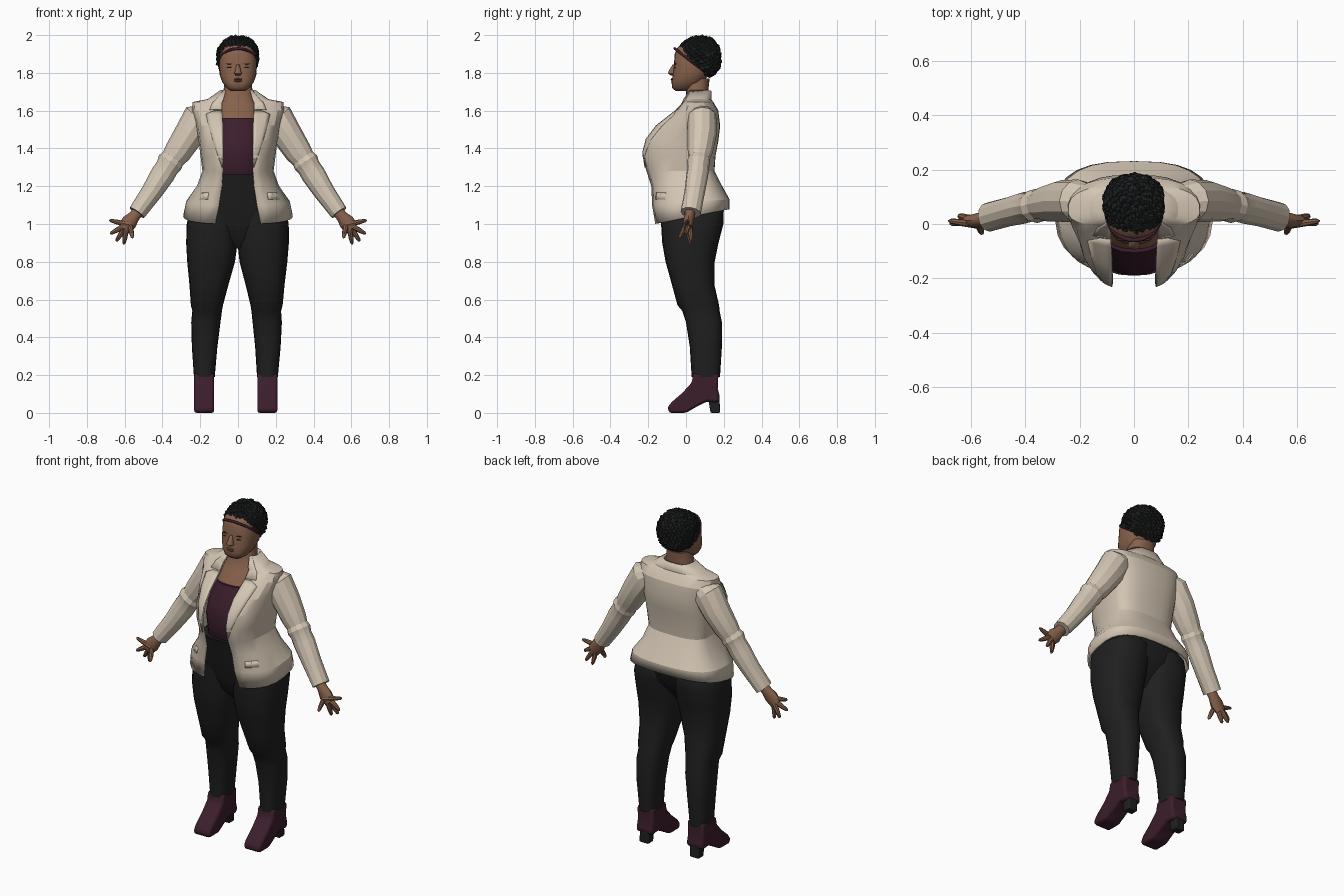
import bpy, bmesh, math, random
from mathutils import Vector, Matrix

random.seed(4)
if "Cube" in bpy.data.objects:
    bpy.data.objects.remove(bpy.data.objects["Cube"])


def material(name, r, g, b):
    m = bpy.data.materials.new(name)
    m.use_nodes = True
    m.diffuse_color = (r, g, b, 1)
    bsdf = m.node_tree.nodes["Principled BSDF"]
    bsdf.inputs["Base Color"].default_value = (r, g, b, 1)
    bsdf.inputs["Roughness"].default_value = 0.8
    return m


CREAM = material("cream cloth", .65, .56, .45)
SKIN = material("brown skin", .24, .12, .07)
BLACK = material("black cloth", .014, .014, .015)
PLUM = material("plum", .045, .013, .025)
HAIR = material("black hair", .015, .016, .017)
LIP = material("lip", .18, .075, .05)
DARK = material("dark brown", .04, .02, .013)


def finish(name, bm, mat, angle=35):
    bmesh.ops.recalc_face_normals(bm, faces=bm.faces)
    mesh = bpy.data.meshes.new(name)
    bm.to_mesh(mesh)
    bm.free()
    mesh.materials.append(mat)
    mesh.shade_smooth()
    mesh.set_sharp_from_angle(angle=math.radians(angle))
    ob = bpy.data.objects.new(name, mesh)
    bpy.context.collection.objects.link(ob)
    return ob


def power(v, p):
    return math.copysign(abs(v) ** p, v)


def section(z, w, yf, yb, gap=0, tilt=0, cx=0, yc=None, p=.8, n=24):
    """Horizontal rounded outline, optionally open at the front."""
    yc = (yf + yb) / 2 if yc is None else yc
    start = math.asin((gap / w) ** (1 / p))
    points = []
    for i in range(n + 1 if gap else n):
        t = start + (math.tau - 2 * start) * i / n
        c = power(math.cos(t), p)
        y = yc - c * ((yc - yf) if c > 0 else (yb - yc))
        points.append(Vector((cx + w * power(math.sin(t), p), y, z + tilt * (y - yf))))
    return points


def loft(name, rings, mat, closed=True, angle=35):
    bm = bmesh.new()
    rows = [[bm.verts.new(p) for p in ring] for ring in rings]
    n = len(rows[0])
    for a, b in zip(rows, rows[1:]):
        for i in range(n if closed else n - 1):
            j = (i + 1) % n
            bm.faces.new((a[i], a[j], b[j], b[i]))
    if closed:
        bm.faces.new(rows[0])
        bm.faces.new(rows[-1])
    return finish(name, bm, mat, angle)


def tube(name, path, mat, n=12, angle=35):
    """Path rows: position, radius across the side, radius along y."""
    centres = [Vector(row[0]) for row in path]
    rings = []
    for i, (c, rv, ru) in enumerate(path):
        d = centres[min(i + 1, len(path) - 1)] - centres[max(i - 1, 0)]
        u = Vector((0, 1, 0))
        u = (u - d * u.dot(d) / d.length_squared).normalized()
        v = d.normalized().cross(u)
        rings.append([Vector(c) + u * ru * math.sin(math.tau * k / n)
                      + v * rv * math.cos(math.tau * k / n) for k in range(n)])
    return loft(name, rings, mat, angle=angle)


def blob(name, centre, radii, mat):
    bm = bmesh.new()
    bmesh.ops.create_icosphere(bm, subdivisions=3, radius=1,
                               matrix=Matrix.Translation(centre) @ Matrix.Diagonal((*radii, 1)))
    return finish(name, bm, mat, 180)


def thicken(ob, amount):
    mod = ob.modifiers.new("thickness", "SOLIDIFY")
    mod.thickness = amount
    mod.offset = 0


# Jacket body: height, half width, front, back, half opening, hem tilt
MID = .05
BOXY = .74
COAT = [(1.0, .285, -.165, .225, .12, .2), (1.1, .27, -.18, .225, .10, .07),
        (1.2, .212, -.185, .185, .085, 0), (1.28, .183, -.215, .145, .08, 0),
        (1.36, .193, -.235, .15, .08, 0), (1.44, .203, -.218, .165, .08, 0),
        (1.52, .215, -.155, .175, .08, 0), (1.6, .238, -.05, .165, .085, 0),
        (1.642, .238, -.01, .14, .085, 0), (1.655, .16, -.01, .13, .078, 0),
        (1.705, .088, .02, .13, .064, 0)]
coat = loft("jacket", [section(*row, yc=MID, p=BOXY) for row in COAT], CREAM, closed=False, angle=22)
thicken(coat, .012)


def coat_front(x, z):
    """Front of the jacket at a given x and z."""
    for a, b in zip(COAT, COAT[1:]):
        if a[0] <= z <= b[0]:
            f = (z - a[0]) / (b[0] - a[0])
            w, yf = (a[k] + (b[k] - a[k]) * f for k in (1, 2))
            s = min(abs(x) / w, 1) ** (1 / BOXY)
            return MID - (MID - yf) * math.sqrt(1 - s * s) ** BOXY


def coat_patch(name, rows, side, lift):
    """Thin cloth patch lying on the jacket; rows: height, inner x, outer x."""
    rings = []
    for z, x0, x1 in rows:
        xs = [x0 + (x1 - x0) * k / 4 for k in range(5)]
        rings.append([Vector((side * x, coat_front(x, z) - lift, z)) for x in xs])
    thicken(loft(name, rings, CREAM, closed=False, angle=22), .005)


# Camisole and chest
loft("camisole", [section(*r, yc=MID) for r in (
    (1.22, .14, -.15, .1), (1.27, .15, -.178, .1), (1.38, .16, -.188, .12),
    (1.46, .15, -.17, .13), (1.56, .14, -.105, .13))], PLUM)
loft("chest_and_neck", [section(*r, yc=MID) for r in (
    (1.45, .13, -.14, .12), (1.56, .13, -.092, .12), (1.62, .11, -.035, .12),
    (1.68, .078, 0, .115), (1.77, .072, .005, .125))], SKIN)

# Trousers
loft("trouser_hips", [section(*r) for r in (
    (.87, .06, -.05, .08), (.92, .13, -.095, .12), (1.0, .25, -.12, .185),
    (1.1, .248, -.15, .205), (1.2, .19, -.172, .16), (1.262, .165, -.19, .12))], BLACK)
# Leg rows: height, outer x, inner x, front, back
LEG = [(.19, .222, .112, .03, .18), (.35, .235, .1, .02, .19), (.48, .24, .085, 0, .19),
       (.54, .235, .078, -.02, .178), (.57, .243, .073, -.045, .175), (.68, .252, .045, -.075, .15),
       (.8, .265, .012, -.108, .152), (.9, .272, 0, -.126, .172), (1.0, .27, -.005, -.132, .198),
       (1.07, .255, -.01, -.135, .2), (1.12, .2, .03, -.09, .17)]

# Shoe outlines as (y, z)
UPPER = [(-.09, 0), (-.097, .03), (-.075, .058), (-.02, .105), (.03, .16), (.04, .21),
         (.172, .21), (.168, .13), (.18, .08), (.172, .055), (.11, .06), (.06, .035), (0, 0)]
HEEL = [(.13, 0), (.12, .06), (.178, .07), (.18, 0)]


def plate(name, outline, cx, half, mat, bevel):
    """Side outline extruded across x, with softened edges."""
    bm = bmesh.new()
    face = bm.faces.new([bm.verts.new((cx - half, y, z)) for y, z in outline])
    out = bmesh.ops.extrude_face_region(bm, geom=[face])["geom"]
    bmesh.ops.translate(bm, vec=(2 * half, 0, 0), verts=[v for v in out if isinstance(v, bmesh.types.BMVert)])
    mod = finish(name, bm, mat).modifiers.new("soft edge", "BEVEL")
    mod.width, mod.segments = bevel, 2


# Finger roots and tips
FINGERS = {"outer": ((.595, .0, 1.0), (.682, .012, 1.02)), "first": ((.612, .012, .985), (.676, .0, .948)),
           "middle": ((.605, .02, .972), (.645, .03, .908)), "third": ((.592, .01, .965), (.605, .025, .892)),
           "inner": ((.57, -.005, .985), (.558, -.035, .925))}

for side, label in ((1, "left"), (-1, "right")):
    def at(p):
        return (p[0] * side, p[1], p[2])

    # Legs and shoes
    rings = []
    for z, outer, inner, yf, yb in LEG:
        cx = side * (outer + inner) / 2 - .012 * (1.12 - z)
        rings.append(section(z, (outer - inner) / 2, yf, yb, cx=cx, n=20))
    loft(label + "_trouser_leg", rings, BLACK)
    foot = side * .167 - .012
    plate(label + "_shoe", UPPER, foot, .053, PLUM, .013)
    plate(label + "_heel", HEEL, foot, .03, BLACK, .006)

    # Sleeve with creases at the elbow
    sleeve = [((.165, .08, 1.585), .055, .065), ((.205, .085, 1.56), .09, .078), ((.262, .085, 1.47), .08, .077),
              ((.32, .075, 1.38), .072, .066), ((.345, .07, 1.345), .063, .057), ((.36, .066, 1.325), .07, .063),
              ((.375, .064, 1.3), .062, .055), ((.4, .06, 1.26), .064, .058),
              ((.46, .045, 1.165), .055, .054), ((.535, .025, 1.06), .047, .054)]
    tube(label + "_sleeve", [(at(c), a, b) for c, a, b in sleeve], CREAM, angle=22)

    # Hand
    palm = [((.51, .025, 1.09), .03, .028), ((.55, .018, 1.04), .031, .027),
            ((.575, .012, 1.01), .042, .028), ((.605, .012, .975), .036, .02)]
    tube(label + "_palm", [(at(c), a, b) for c, a, b in palm], SKIN)
    for finger, (root, tip) in FINGERS.items():
        a, b = Vector(at(root)), Vector(at(tip))
        tube(f"{label}_{finger}_finger", [(a.lerp(b, -.3), .015, .015), (a.lerp(b, .5), .013, .013),
                                          (a.lerp(b, .9), .009, .009), (b, .003, .003)], SKIN, n=8)

    # Lapel, collar and pocket flap
    coat_patch(label + "_lapel", [(1.3, .08, .084), (1.38, .08, .112), (1.45, .08, .135), (1.52, .08, .155),
                                  (1.58, .083, .17), (1.6, .085, .125)], side, .008)
    coat_patch(label + "_collar", [(1.605, .085, .15), (1.642, .085, .135), (1.655, .078, .12),
                                   (1.705, .064, .078)], side, .008)
    coat_patch(label + "_pocket_flap", [(1.13, .16, .235), (1.165, .155, .222)], side, .006)

    # Eye and brow
    blob(label + "_eye", (side * .04, -.056, 1.828), (.018, .007, .004), DARK)
    blob(label + "_brow", (side * .042, -.056, 1.848), (.022, .007, .003), DARK)

# Head
loft("head", [section(*r) for r in (
    (1.705, .038, -.055, .02), (1.72, .06, -.074, .05), (1.75, .083, -.076, .09),
    (1.79, .097, -.07, .12), (1.84, .1, -.064, .14), (1.9, .098, -.06, .15),
    (1.935, .08, -.045, .13), (1.96, .04, 0, .09))], SKIN, angle=60)
loft("nose", [section(*r, n=10) for r in (
    (1.787, .012, -.08, -.05), (1.797, .022, -.095, -.05), (1.81, .016, -.092, -.05),
    (1.845, .008, -.07, -.05))], SKIN, angle=60)
for z in (1.757, 1.767):
    blob("lip", (0, -.073, z), (.022, .008, .005), LIP)

# Headband along the hairline
bpy.ops.mesh.primitive_torus_add(major_radius=1, minor_radius=.07, major_segments=36, minor_segments=8,
                                 location=(0, .034, 1.856), rotation=(math.radians(-38), 0, 0))
band = bpy.context.object
band.name = "headband"
band.scale = (.1, .118, .1)
band.data.materials.append(PLUM)
bpy.ops.object.shade_smooth()

# Curly hair: a core covered with small curls behind the hairline
blob("hair_core", (0, .076, 1.893), (.1, .1, .092), HAIR)
bm = bmesh.new()
COUNT = 340
for i in range(COUNT):
    h = 1 - 2 * (i + .5) / COUNT
    r, t = math.sqrt(1 - h * h), i * 2.39996
    c = Vector((.1 * power(r * math.cos(t), .85), .072 + .101 * power(r * math.sin(t), .85),
                1.881 + .102 * power(h, .9)))
    if c.z > 1.938 - .95 * (c.y + .04):
        scale = Matrix.Diagonal([random.uniform(.8, 1.25) for k in range(3)] + [1])
        bmesh.ops.create_icosphere(bm, subdivisions=1, radius=random.uniform(.014, .02),
                                   matrix=Matrix.Translation(c) @ scale)
finish("hair_curls", bm, HAIR, 20)
